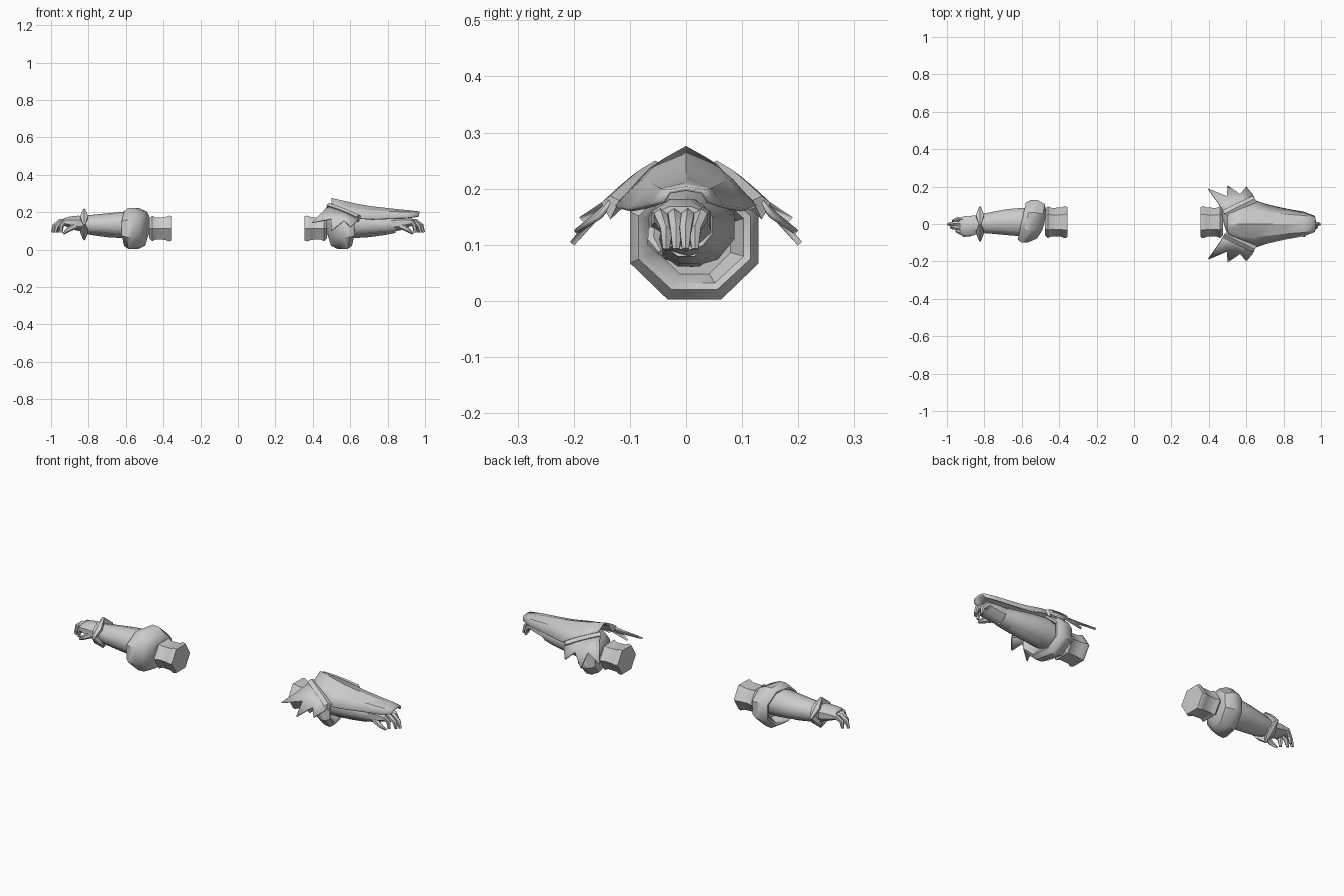
import bpy, bmesh, math
from mathutils import Vector

if "Cube" in bpy.data.objects:
    bpy.data.objects.remove(bpy.data.objects["Cube"])

grey = bpy.data.materials.new("plain grey")
grey.diffuse_color = (0.6, 0.6, 0.6, 1)
grey.use_nodes = True
grey.node_tree.nodes["Principled BSDF"].inputs["Base Color"].default_value = grey.diffuse_color


def finish(name, verts, faces, angle=40, thick=0):
    mesh = bpy.data.meshes.new(name)
    mesh.from_pydata(verts, [], faces)
    bm = bmesh.new()
    bm.from_mesh(mesh)
    bmesh.ops.recalc_face_normals(bm, faces=bm.faces)
    bm.to_mesh(mesh)
    bm.free()
    mesh.materials.append(grey)
    ob = bpy.data.objects.new(name, mesh)
    bpy.context.collection.objects.link(ob)
    if thick:
        mod = ob.modifiers.new("thickness", 'SOLIDIFY')
        mod.thickness = thick
        mod.offset = 0
    bpy.ops.object.select_all(action='DESELECT')
    ob.select_set(True)
    bpy.context.view_layer.objects.active = ob
    bpy.ops.object.shade_smooth_by_angle(angle=math.radians(angle))
    return ob


def loft(name, rings, side, sides=8, phase=0.5, lean=0, angle=40):
    """Tube through rings (x, y, z, half width, half height), bent in the xz plane."""
    verts, faces = [], []
    n = len(rings)
    for i, (x, y, z, ry, rz) in enumerate(rings):
        a, b = rings[max(i - 1, 0)], rings[min(i + 1, n - 1)]
        t = Vector((b[0] - a[0], 0, b[2] - a[2]))
        t = t.normalized() if t.x > 0 else Vector((1, 0, 0))
        for k in range(sides):
            u = 2 * math.pi * (k + phase) / sides
            dy, h = ry * math.cos(u), rz * math.sin(u)
            verts.append((side * (x - t.z * h + lean * dy), y + dy, z + t.x * h))
    for i in range(n - 1):
        for k in range(sides):
            j = (k + 1) % sides
            faces.append((i * sides + k, i * sides + j, (i + 1) * sides + j, (i + 1) * sides + k))
    faces.append(tuple(range(sides)))
    faces.append(tuple(range((n - 1) * sides, n * sides)))
    return finish(name, verts, faces, angle)


# Both arms share the same limb parts
for side, label in ((1, "right"), (-1, "left")):
    loft(label + "_upper_arm_cuff", [
        (.355, .01, .113, .08, .075), (.37, .01, .113, .086, .08),
        (.39, .01, .113, .078, .07), (.44, .01, .113, .076, .068),
        (.46, .01, .113, .085, .078), (.475, .01, .113, .07, .062)],
        side, sides=6, phase=0)

    # Hollow elbow guard, its rim folded inwards
    loft(label + "_elbow_guard", [
        (.485, .015, .11, .06, .065), (.50, .015, .112, .10, .098),
        (.54, .015, .113, .122, .118), (.575, .015, .113, .124, .12),
        (.60, .015, .113, .108, .10), (.595, .015, .113, .095, .088),
        (.55, .015, .113, .07, .07)], side, lean=-.22)

    loft(label + "_forearm", [
        (.53, .01, .13, .075, .07), (.60, .01, .132, .08, .072),
        (.68, .01, .132, .073, .064), (.78, .005, .132, .058, .054),
        (.84, 0, .135, .05, .046)], side, sides=10)
    loft(label + "_underarm_plate", [
        (.61, .005, .095, .05, .037), (.70, .005, .098, .046, .034),
        (.79, 0, .105, .038, .028)], side)

    # Hand with curled fingers
    loft(label + "_palm", [
        (.82, 0, .137, .05, .046), (.86, -.008, .142, .057, .043),
        (.90, -.01, .147, .056, .033), (.93, -.01, .148, .05, .022)], side)
    for i, (y, reach) in enumerate(((-.046, .955), (-.021, .985), (.003, 1.0), (.027, .975))):
        d = reach - .90
        yt = -.01 + (y + .01) * .7
        loft(f"{label}_finger_{i + 1}", [
            (.90, y, .148, .014, .018), (.90 + d * .5, y, .149, .013, .016),
            (.90 + d * .8, yt, .128, .012, .013), (reach - .008, yt, .092, .007, .008)],
            side, sides=6)
    loft(label + "_thumb", [
        (.85, -.035, .135, .018, .022), (.88, -.055, .122, .014, .016),
        (.91, -.058, .105, .012, .012), (.935, -.045, .085, .005, .006)], side, sides=6)

# Pointed bracelet on the left wrist
verts, faces = [], []
for k in range(8):
    u = math.pi * k / 4
    r, w = ((.096, .006), (.074, .022))[k % 2]
    c, s = math.cos(u), math.sin(u) * .9
    for x, rad in ((-w, r * .93), (0, r), (w, r * .93), (w, .052), (-w, .052)):
        verts.append((-.823 + x, c * rad, .135 + s * rad))
for k in range(8):
    a, b = 5 * k, 5 * ((k + 1) % 8)
    for m in range(5):
        o = (m + 1) % 5
        faces.append((a + m, a + o, b + o, b + m))
finish("left_wrist_bracelet", verts, faces, 30)

# Ridged plate over the right forearm: x, ridge z, shoulder y/z, edge y/z, edge x
sections = [
    (.50, .272, .035, .252, .065, .232, .505),
    (.57, .256, .06, .232, .10, .197, .575),
    (.64, .240, .07, .217, .125, .168, .645),
    (.72, .227, .06, .207, .10, .162, .72),
    (.82, .216, .05, .201, .078, .166, .82),
    (.91, .207, .043, .197, .062, .170, .91),
    (.97, .200, .03, .195, .04, .177, .965)]
verts, faces = [], []
for x, zr, ys, zs, ye, ze, xe in sections:
    verts += [(xe, -ye, ze), (x, -ys, zs), (x, 0, zr), (x, ys, zs), (xe, ye, ze)]
for i in range(len(sections) - 1):
    for k in range(4):
        a = i * 5 + k
        faces.append((a, a + 1, a + 6, a + 5))
finish("right_arm_plate", verts, faces, 25, .008)

# Spiked fringe and its raised band on each side of the plate
base = [(.485, .055, .238), (.535, .082, .222), (.59, .108, .20), (.645, .135, .175)]
tips = [(.397, .187, .145), (.50, .203, .102), (.60, .197, .122)]
valleys = [(.497, .145, .165), (.567, .157, .155)]
for s, label in ((-1, "front"), (1, "back")):
    pts = [(x, s * y, z) for x, y, z in base + tips + valleys]
    pts.append((.635, s * .155, .15))
    pts.append((.455, s * .105, .20))
    finish(label + "_spike_fringe", pts,
           [(0, 1, 7, 10), (10, 7, 4), (1, 2, 8, 7), (7, 8, 5), (2, 3, 9, 8), (8, 9, 6)],
           20, .01)
    band = []
    for x, y, z in (base[0], base[1], base[2], base[3]):
        for dx, dy, dz in ((.012, -.016, .004), (0, 0, .012), (-.012, .016, .0), (0, 0, -.03)):
            band.append((x + dx, s * (y + dy), z + dz))
    quads = [(i * 4 + m, i * 4 + (m + 1) % 4, i * 4 + 4 + (m + 1) % 4, i * 4 + 4 + m)
             for i in range(3) for m in range(4)]
    finish(label + "_fringe_band", band, quads + [(0, 1, 2, 3), (12, 13, 14, 15)], 30)
